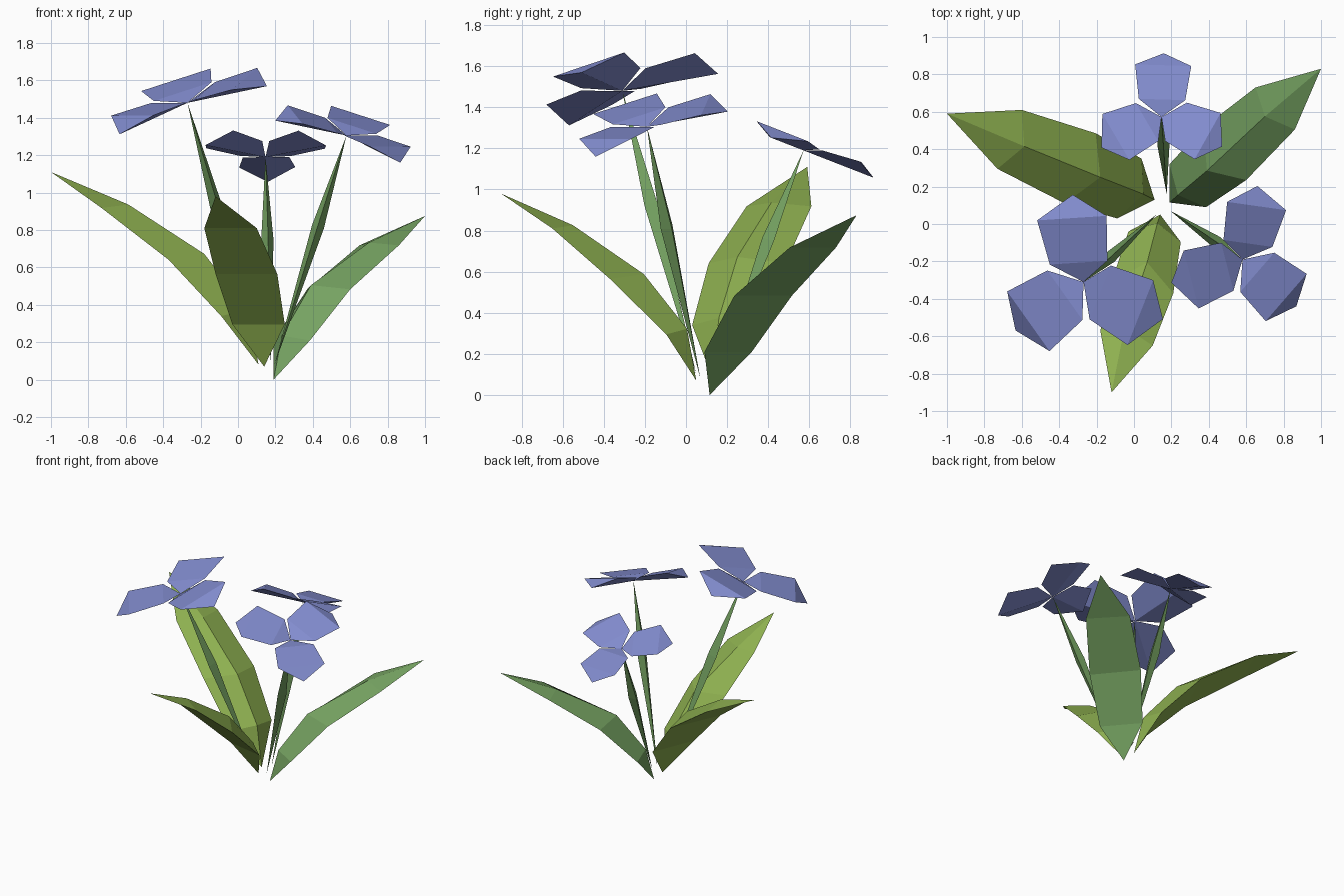
import bpy
import math
from mathutils import Vector

if "Cube" in bpy.data.objects:
    bpy.data.objects.remove(bpy.data.objects["Cube"])


def material(name, srgb):
    m = bpy.data.materials.new(name)
    lin = [((c / 255 + 0.055) / 1.055) ** 2.4 for c in srgb]
    m.diffuse_color = (*lin, 1)
    m.use_nodes = True
    m.node_tree.nodes["Principled BSDF"].inputs["Base Color"].default_value = m.diffuse_color
    return m


OLIVE = material("olive leaf green", (142, 176, 80))
GREEN = material("deep leaf green", (118, 163, 98))
BLUE = material("petal blue", (130, 140, 206))


def build(name, verts, faces, mat):
    me = bpy.data.meshes.new(name)
    me.from_pydata([tuple(v) for v in verts], [], faces)
    me.materials.append(mat)
    me.update()
    ob = bpy.data.objects.new(name, me)
    bpy.context.collection.objects.link(ob)
    return ob


# Leaf with a ridged top and flat underside:
# base point, three (left edge, ridge, right edge) sections, tip point
def leaf(name, base, sections, tip, mat):
    verts = [base] + [p for s in sections for p in s] + [tip]
    n = len(sections)
    end = len(verts) - 1
    faces = []
    for k, m in ((0, 1), (1, 2), (2, 0)):  # left top, right top, underside
        faces.append((0, 1 + m, 1 + k))
        for i in range(n - 1):
            a, b = 1 + 3 * i + k, 1 + 3 * i + m
            faces.append((a, b, b + 3, a + 3))
        faces.append((end - 3 + k, end - 3 + m, end))
    build(name, verts, faces, mat)


leaf("left_leaf", (0.11, 0.13, 0.08),
     [((-0.09, 0.03, 0.34), (0.05, 0.16, 0.375), (0.04, 0.35, 0.34)),
      ((-0.37, 0.11, 0.64), (-0.18, 0.25, 0.672), (-0.205, 0.485, 0.64)),
      ((-0.73, 0.295, 0.918), (-0.586, 0.415, 0.936), (-0.6, 0.61, 0.918))],
     (-1.0, 0.59, 1.11), OLIVE)
leaf("right_leaf", (0.19, 0.115, 0.0),
     [((0.19, 0.32, 0.21), (0.235, 0.155, 0.235), (0.385, 0.09, 0.21)),
      ((0.37, 0.515, 0.483), (0.39, 0.285, 0.505), (0.60, 0.235, 0.483)),
      ((0.65, 0.73, 0.718), (0.70, 0.575, 0.733), (0.86, 0.505, 0.718))],
     (1.0, 0.83, 0.875), GREEN)
leaf("front_leaf", (0.14, 0.05, 0.07),
     [((0.25, -0.096, 0.295), (0.125, 0.005, 0.322), (-0.03, -0.04, 0.295)),
      ((0.21, -0.37, 0.565), (0.07, -0.205, 0.588), (-0.12, -0.31, 0.565)),
      ((0.10, -0.65, 0.81), (-0.05, -0.55, 0.826), (-0.18, -0.57, 0.81))],
     (-0.12, -0.90, 0.98), OLIVE)


# Stem: three-sided spindle pointed at both ends, flat side facing outward
def stem(name, base, top):
    b, t = Vector(base), Vector(top)
    axis = (t - b).normalized()
    u = axis.cross(Vector((0, 0, 1))).normalized()
    v = axis.cross(u)
    mid = b.lerp(t, 0.6)
    ring = [mid + 0.038 * (u * math.cos(a) + v * math.sin(a))
            for a in (-math.pi / 2 + i * 2 * math.pi / 3 for i in range(3))]
    faces = []
    for i in range(3):
        j = (i + 1) % 3
        faces += [(0, 2 + j, 2 + i), (1, 2 + i, 2 + j)]
    build(name, [b, t] + ring, faces, GREEN)


# Flower: three petals on a plane tilted by the slope (gx, gy),
# each with a keeled underside and a nearly flat top
def flower(name, centre, slope, length, azimuths):
    c = Vector(centre)
    gx, gy = slope
    n = Vector((-gx, -gy, 1)).normalized()
    for k, deg in enumerate(azimuths):
        ca, sa = math.cos(math.radians(deg)), math.sin(math.radians(deg))
        d = Vector((ca, sa, gx * ca + gy * sa)).normalized()
        s = n.cross(d)
        shape = [(0, 0, 0), (0.24, -0.34, 0.09), (0.76, -0.41, 0.135),
                 (1, 0, 0), (0.76, 0.41, 0.135), (0.24, 0.34, 0.09)]
        verts = [c + length * (d * x + s * y + n * z) for x, y, z in shape]
        under = [(0, 3, 2, 1), (0, 5, 4, 3)]
        top = [(0, 1, 5), (1, 4, 5), (1, 2, 4), (2, 3, 4)]
        build(f"{name}_petal_{k + 1}", verts, under + top, BLUE)


PLANTS = [
    ("left", (0.12, 0.05, 0.1), (-0.27, -0.31, 1.48), (0.31, 0.215), 0.477, (97, 215.5, 335)),
    ("right", (0.195, 0.07, 0.08), (0.58, -0.19, 1.305), (-0.29, 0.247), 0.408, (78.5, 198, 319)),
    ("back", (0.175, 0.16, 0.1), (0.147, 0.572, 1.19), (0.0, -0.39), 0.366, (88, 207, 334)),
]
for name, base, top, slope, length, az in PLANTS:
    stem(name + "_stem", base, top)
    flower(name + "_flower", top, slope, length, az)
